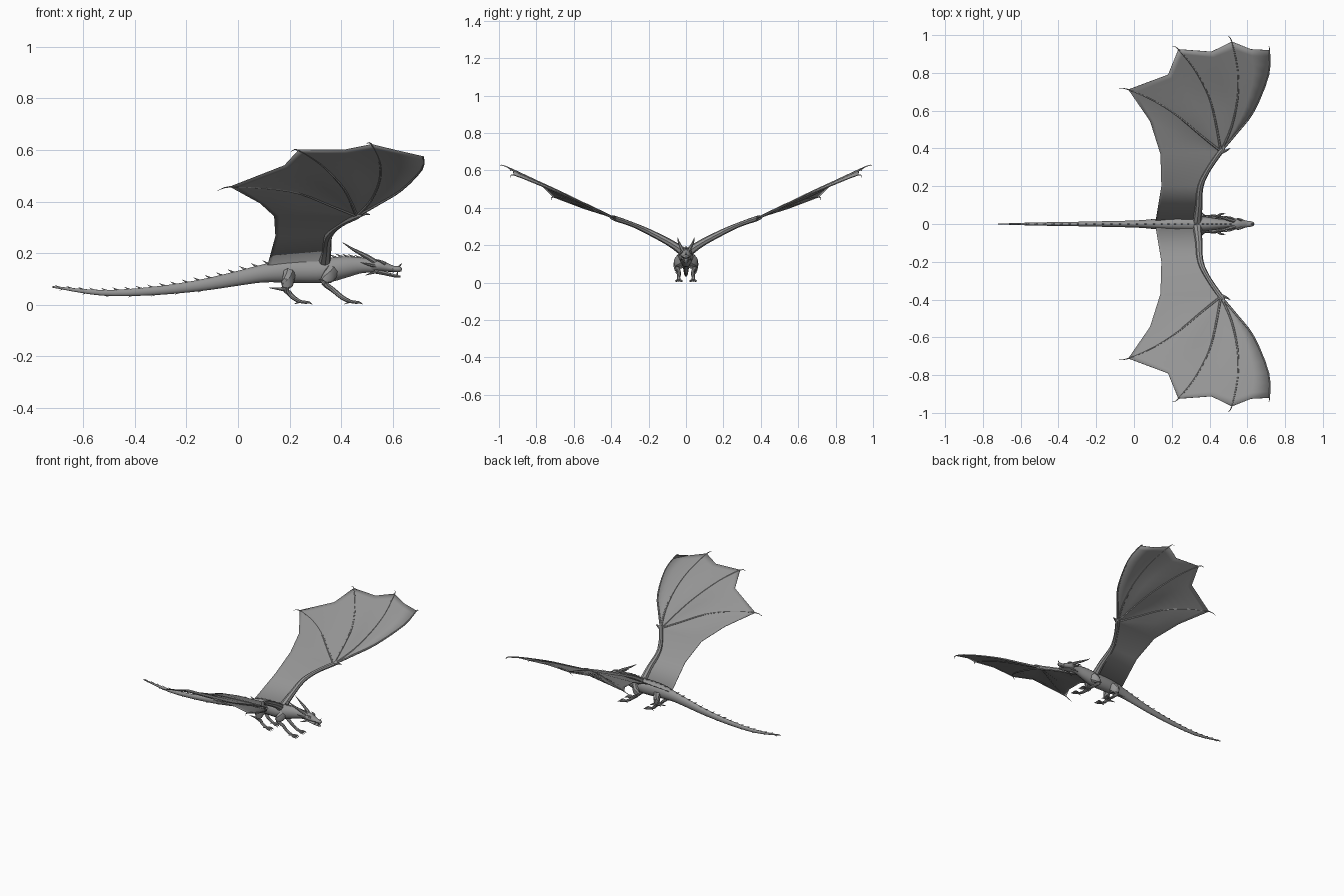
import bpy, bmesh, math
from mathutils import Vector

cube = bpy.data.objects.get("Cube")
if cube:
    bpy.data.objects.remove(cube, do_unlink=True)

grey = bpy.data.materials.new("scale grey")
grey.use_nodes = True
grey.diffuse_color = (0.3, 0.3, 0.3, 1)
grey.node_tree.nodes["Principled BSDF"].inputs["Base Color"].default_value = grey.diffuse_color


def finish(bm, name, angle=40):
    bmesh.ops.remove_doubles(bm, verts=bm.verts, dist=0.0001)
    bmesh.ops.recalc_face_normals(bm, faces=bm.faces)
    mesh = bpy.data.meshes.new(name)
    bm.to_mesh(mesh)
    bm.free()
    ob = bpy.data.objects.new(name, mesh)
    bpy.context.collection.objects.link(ob)
    mesh.materials.append(grey)
    bpy.ops.object.select_all(action='DESELECT')
    ob.select_set(True)
    bpy.context.view_layer.objects.active = ob
    bpy.ops.object.shade_smooth_by_angle(angle=math.radians(angle))
    return ob


def spline(keys, steps):
    """Catmull-Rom through tuples of any length."""
    out = []
    for i in range(len(keys) - 1):
        a, b, c, d = (keys[max(0, min(len(keys) - 1, i + k))] for k in (-1, 0, 1, 2))
        for s in range(steps):
            t = s / steps
            out.append([0.5 * (2 * q + (r - p) * t + (2 * p - 5 * q + 4 * r - u) * t * t
                               + (3 * q - p - 3 * r + u) * t ** 3)
                        for p, q, r, u in zip(a, b, c, d)])
    return out + [list(keys[-1])]


def add_tube(bm, keys, sides=8, steps=3):
    """Keys are x, y, z, half width, half height."""
    pts = spline([k if len(k) == 5 else (*k, k[3]) for k in keys], steps)
    rings = []
    for i, p in enumerate(pts):
        tan = Vector(pts[min(i + 1, len(pts) - 1)][:3]) - Vector(pts[max(i - 1, 0)][:3])
        side = tan.cross(Vector((0, 0, 1))).normalized()
        up = side.cross(tan).normalized()
        ring = []
        for k in range(sides):
            a = math.tau * k / sides
            ring.append(bm.verts.new(Vector(p[:3]) + side * math.cos(a) * max(p[3], 0.0006)
                                     + up * math.sin(a) * max(p[4], 0.0006)))
        rings.append(ring)
    for lo, hi in zip(rings, rings[1:]):
        for k in range(sides):
            n = (k + 1) % sides
            bm.faces.new((lo[k], lo[n], hi[n], hi[k]))
    bm.faces.new(rings[0])
    bm.faces.new(rings[-1])


def tubes(name, parts, sides=8, steps=3):
    bm = bmesh.new()
    for keys in parts:
        add_tube(bm, keys, sides, steps)
    return finish(bm, name)


def flip(keys, side):
    return [(k[0], k[1] * side, *k[2:]) for k in keys]


# Tail, torso and neck in one loft
body = [(-.72, 0, .07, .002, .003), (-.53, 0, .047, .008, .011), (-.34, 0, .053, .011, .016),
        (-.15, 0, .075, .015, .022), (.01, 0, .105, .019, .029), (.10, 0, .122, .026, .035),
        (.20, 0, .132, .036, .046), (.33, 0, .133, .042, .048), (.41, 0, .146, .034, .042),
        (.48, 0, .153, .023, .030), (.55, 0, .148, .021, .023)]
tubes("body", [body], 16, 4)

# Head with open jaws
tubes("skull", [[(.50, 0, .153, .016, .022), (.535, 0, .153, .030, .024), (.565, 0, .148, .026, .020),
                 (.60, 0, .140, .017, .012), (.625, 0, .138, .013, .011), (.635, 0, .135, .006, .005)]], 12)
tubes("lower_jaw", [[(.53, 0, .133, .022, .012), (.57, 0, .122, .019, .008),
                     (.61, 0, .112, .012, .006), (.63, 0, .109, .005, .004)]], 10)
tubes("nose_horn", [[(.622, 0, .146, .005), (.630, 0, .155, .003), (.634, 0, .162, .0006)]], 6)
for side, label in ((1, "left"), (-1, "right")):
    tubes(label + "_horns", [flip(k, side) for k in (
        [(.535, .014, .165, .010), (.50, .024, .187, .009), (.45, .037, .213, .006), (.405, .045, .242, .0008)],
        [(.535, .022, .150, .007), (.51, .034, .155, .005), (.475, .042, .165, .0006)],
        [(.54, .018, .130, .006), (.515, .028, .122, .004), (.495, .032, .115, .0006)],
        [(.57, .020, .160, .007), (.555, .026, .168, .005), (.535, .029, .173, .0006)])], 7)
    tubes(label + "_teeth", [flip([(x, y, z, .0025), (x + .002, y, z + dz, .0005)], side)
                             for x, y, z, dz in ((.618, .009, .130, -.014), (.60, .013, .131, -.008),
                                                 (.615, .008, .114, .012), (.59, .014, .119, .007))], 5, 1)

# Spines pointing backward along the back and beneath the tail
def spine_row(name, first, last, gap, size, sign):
    path = spline(body, 20)
    parts, x = [], first
    while x < last:
        p = min(path, key=lambda q: abs(q[0] - x))
        h = size * (0.75 + min(p[4], .03) * 12)
        z = p[2] + sign * (p[4] - .003)
        parts.append([(x, 0, z, .004, h * .5), (x - h * .9, 0, z + sign * h * .45, .0025, h * .25),
                      (x - h * 1.9, 0, z + sign * h, .0006)])
        x += gap
    tubes(name, parts, 6, 2)


spine_row("tail_spines", -.69, .14, .045, .012, 1)
spine_row("back_spines", .16, .37, .035, .010, 1)
spine_row("neck_spines", .38, .53, .024, .012, 1)
spine_row("tail_underside_spines", -.68, -.10, .09, .008, -1)

# Legs: haunch, shank and toes
def leg(name, side, hip, knee, ankle, foot, spur, bulk):
    y = .037
    parts = [[(*hip, bulk * .75, bulk), ((hip[0] + knee[0]) / 2, y + .008, (hip[2] + knee[2]) / 2, bulk * .6, bulk * .85),
              (*knee, .013), ((knee[0] + ankle[0]) / 2, y, (knee[2] + ankle[2]) / 2, .010), (*ankle, .009),
              (*foot, .011, .007)],
             [(*knee, .009), (*spur, .0008)]]
    for dy in (-.016, 0, .016):
        parts.append([(*foot, .006), (foot[0] + .022, foot[1] + dy * .8, .010, .006),
                      (foot[0] + .036, foot[1] + dy, .009, .004), (foot[0] + .048, foot[1] + dy, .002, .0006)])
    parts.append([(*foot, .005), (foot[0] - .022, foot[1], .003, .0008)])
    tubes(name, [flip(p, side) for p in parts], 8)


# Wings: each rib runs from the arm line to the outer edge
root, elbow, wrist = (.335, .025, .172), (.352, .20, .272), (.46, .385, .345)
fingers = [
    [wrist, (.55, .49, .395), (.635, .60, .447), (.712, .79, .525), (.717, .92, .575)],
    [wrist, (.515, .51, .405), (.548, .66, .480), (.550, .81, .550), (.518, .965, .622)],
    [wrist, (.43, .55, .415), (.395, .68, .470), (.32, .82, .545), (.235, .925, .600)],
    [wrist, (.36, .465, .385), (.24, .565, .432), (.11, .65, .452), (-.03, .712, .458)]]


def between(a, b, edge):
    """Rib sagging midway between two fingers, ending on the scallop."""
    rib = [Vector(p).lerp(Vector(q), .5) for p, q in zip(a, b)]
    shift = Vector(edge) - rib[-1]
    return [tuple(p + shift * (i / 4) ** 2) for i, p in enumerate(rib)]


def straight(a, b):
    return [tuple(Vector(a).lerp(Vector(b), i / 4)) for i in range(5)]


ribs = [fingers[0], between(fingers[0], fingers[1], (.62, .925, .597)), fingers[1],
        between(fingers[1], fingers[2], (.41, .912, .600)), fingers[2],
        between(fingers[2], fingers[3], (.18, .79, .540)), fingers[3],
        straight(wrist, (.085, .545, .395)), straight(wrist, (.14, .37, .345)),
        straight(elbow, (.145, .20, .265)), straight(root, (.115, .02, .155))]

for side, label in ((1, "left"), (-1, "right")):
    bm = bmesh.new()
    grid = [[bm.verts.new((p[0], p[1] * side, p[2])) for p in spline(r, 3)] for r in ribs]
    for a, b in zip(grid, grid[1:]):
        for i in range(len(a) - 1):
            bm.faces.new((a[i], a[i + 1], b[i + 1], b[i]))
    wing = finish(bm, label + "_wing_membrane")
    thick = wing.modifiers.new("thickness", 'SOLIDIFY')
    thick.thickness, thick.offset = .003, 0

    # Finger bones with hooked claws at the tips
    bones = []
    for n, f in enumerate(fingers):
        end = Vector(f[-1])
        out = (Vector((-.004, .02, -.012)), Vector((-.02, .03, .004)),
               Vector((-.03, .016, -.006)), Vector((-.05, .006, -.016)))[n]
        bones.append(flip([(*p, .007 - .001 * i) for i, p in enumerate(f)] + [(*(end + out), .0006)], side))
    tubes(label + "_wing_fingers", bones, 6)
    arm = [(.335, .015, .165, .024), (.343, .09, .215, .019), (*elbow, .016),
           (.395, .29, .312, .013), (*wrist, .014), (.48, .402, .351, .006)]
    claw = [(.462, .38, .345, .010), (.49, .39, .353, .006), (.512, .402, .350, .0008)]
    tubes(label + "_wing_arm", [flip(arm, side), flip(claw, side)], 8)

    leg(label + "_front_leg", side, (.365, .024, .130), (.335, .047, .085), (.405, .040, .028),
        (.435, .038, .013), (.315, .050, .098), .032)
    leg(label + "_hind_leg", side, (.20, .022, .118), (.185, .045, .060), (.215, .040, .028),
        (.24, .038, .013), (.12, .046, .066), .034)
